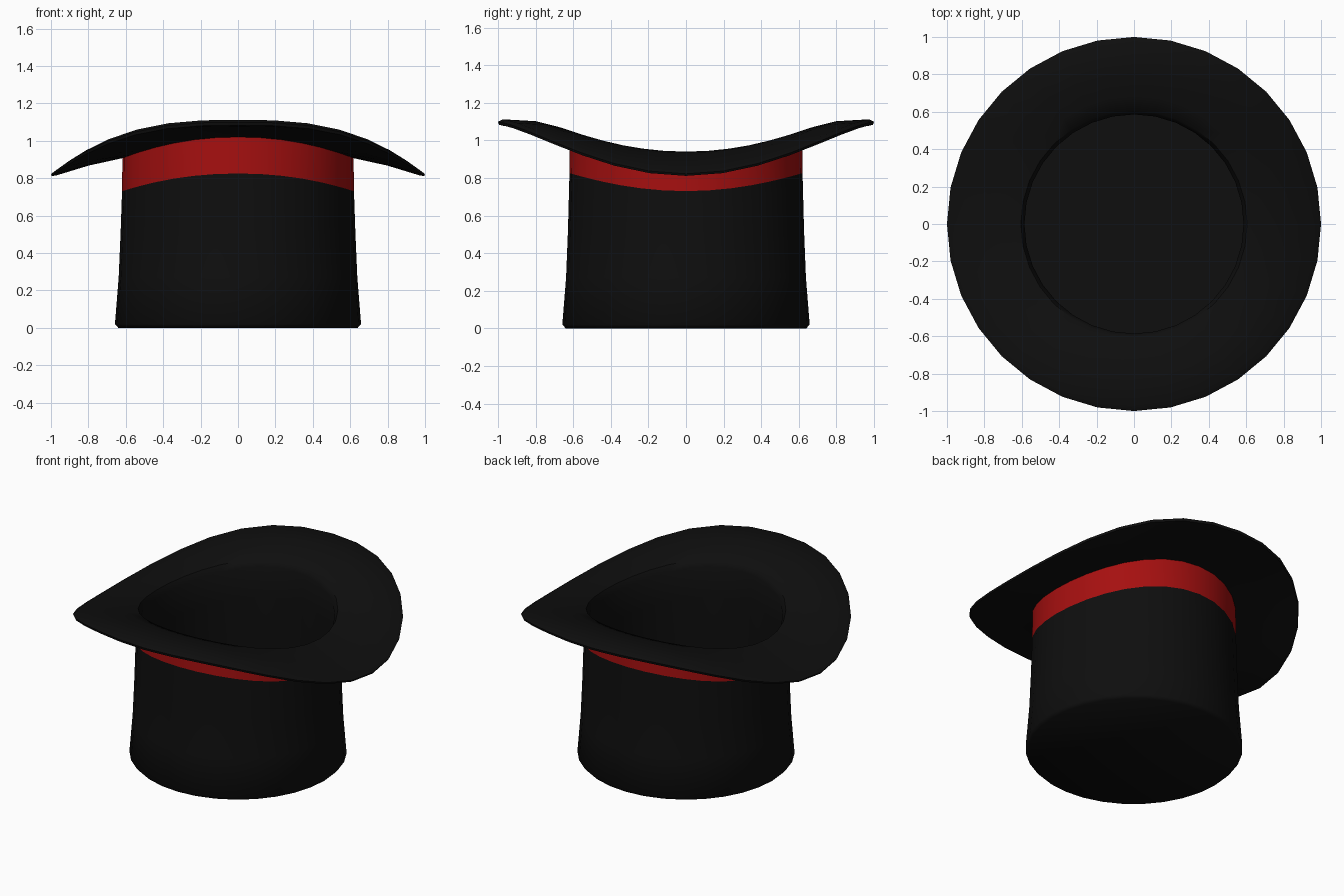
import bpy, bmesh, math

if "Cube" in bpy.data.objects:
    bpy.data.objects.remove(bpy.data.objects["Cube"])

SIDES = 32


def material(name, colour):
    m = bpy.data.materials.new(name)
    m.diffuse_color = (*colour, 1)
    m.use_nodes = True
    m.node_tree.nodes["Principled BSDF"].inputs["Base Color"].default_value = m.diffuse_color
    return m


black = material("black felt", (0.0045, 0.0045, 0.0045))
red = material("red ribbon", (0.38, 0.005, 0.005))


def lathe(name, rings, mat, cap_start=False, cap_end=False, angle=50):
    """Revolve rings (radius, height, side droop, droop power), drooping toward +-x."""
    bm = bmesh.new()
    loops = []
    for r, z, droop, power in rings:
        loop = []
        for i in range(SIDES):
            a = 2 * math.pi * i / SIDES
            h = z - droop * abs(math.cos(a)) ** power
            loop.append(bm.verts.new((r * math.cos(a), r * math.sin(a), h)))
        loops.append(loop)
    for lo, hi in zip(loops, loops[1:]):
        for i in range(SIDES):
            j = (i + 1) % SIDES
            bm.faces.new((lo[i], lo[j], hi[j], hi[i]))
    if cap_start:
        bm.faces.new(loops[0][::-1])
    if cap_end:
        bm.faces.new(loops[-1])
    me = bpy.data.meshes.new(name)
    bm.to_mesh(me)
    bm.free()
    me.materials.append(mat)
    me.shade_smooth()
    me.set_sharp_from_angle(angle=math.radians(angle))
    ob = bpy.data.objects.new(name, me)
    bpy.context.collection.objects.link(ob)
    return ob


# Crown, standing upside down on its flat top
lathe("crown", [
    (0.64, 0.0, 0, 2), (0.658, 0.02, 0, 2), (0.638, 0.27, 0, 2),
    (0.628, 0.52, 0.02, 2), (0.62, 0.825, 0.095, 2.1),
], black, cap_start=True)

# Ribbon, following the curve of the brim
lathe("ribbon_band", [
    (0.62, 0.825, 0.095, 2.1), (0.618, 1.025, 0.113, 2.1),
], red)

# Brim from underside, round the edge, over the top and down into the hollow
lathe("brim_and_lining", [
    (0.618, 1.02, 0.113, 2.1), (0.80, 1.062, 0.195, 2.4),
    (0.97, 1.077, 0.262, 2.8), (0.995, 1.083, 0.272, 2.8),
    (1.0, 1.099, 0.277, 2.8), (0.975, 1.112, 0.272, 2.8),
    (0.80, 1.102, 0.20, 2.4), (0.68, 1.072, 0.138, 2.2),
    (0.605, 1.045, 0.105, 2.1), (0.586, 1.005, 0.105, 2.1),
    (0.59, 0.80, 0.09, 2.1), (0.605, 0.27, 0, 2), (0.62, 0.035, 0, 2),
], black, cap_end=True)
